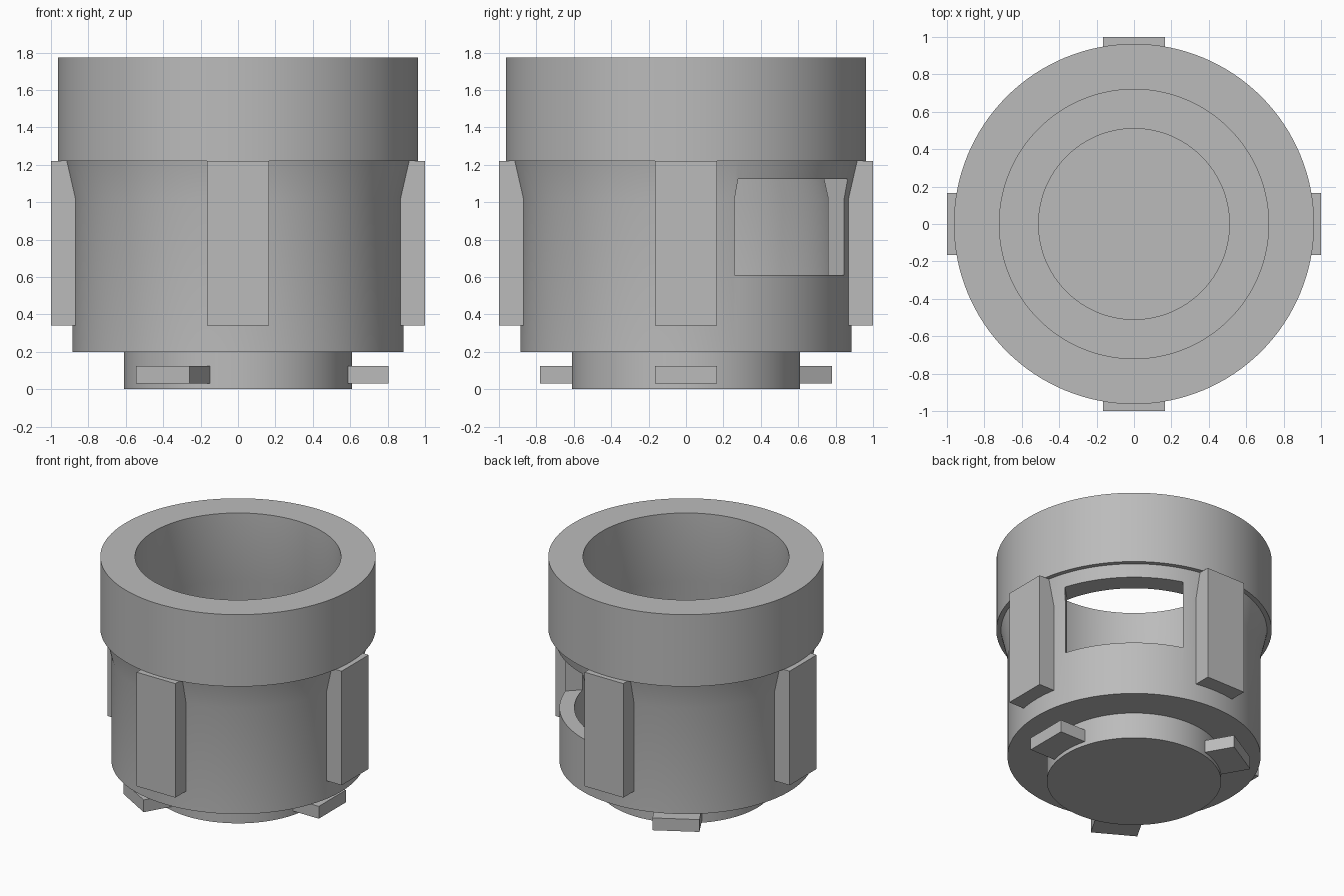
import bpy, bmesh, math
from mathutils import Matrix, Vector

cube = bpy.data.objects.get("Cube")
if cube:
    bpy.data.objects.remove(cube)

grey = bpy.data.materials.new("plain_grey")
grey.use_nodes = True
grey.diffuse_color = (0.5, 0.5, 0.5, 1)
grey.node_tree.nodes["Principled BSDF"].inputs["Base Color"].default_value = (0.5, 0.5, 0.5, 1)


def finish(name, bm):
    bmesh.ops.recalc_face_normals(bm, faces=bm.faces)
    mesh = bpy.data.meshes.new(name)
    bm.to_mesh(mesh)
    bm.free()
    mesh.materials.append(grey)
    obj = bpy.data.objects.new(name, mesh)
    bpy.context.collection.objects.link(obj)
    return obj


def lathe(name, profile, steps=128):
    bm = bmesh.new()
    verts = [bm.verts.new((r, 0, z)) for r, z in profile]
    edges = [bm.edges.new(pair) for pair in zip(verts, verts[1:])]
    bmesh.ops.spin(bm, geom=verts + edges, axis=(0, 0, 1), cent=(0, 0, 0),
                   angle=math.tau, steps=steps, use_duplicate=False)
    bmesh.ops.remove_doubles(bm, verts=bm.verts, dist=0.0005)
    return finish(name, bm)


def radial_box(name, inner, outer, half_width, low, high, degrees):
    """Box reaching outwards from the axis at the given angle."""
    bm = bmesh.new()
    size = Vector((outer - inner, 2 * half_width, high - low))
    centre = Vector(((inner + outer) / 2, 0, (low + high) / 2))
    turn = Matrix.Rotation(math.radians(degrees), 4, 'Z')
    bmesh.ops.create_cube(bm, size=1, matrix=turn @ Matrix.Translation(centre) @ Matrix.Diagonal(size.to_4d()))
    return finish(name, bm)


# Hollow body: foot, barrel, flare and thick collar outside, stepped bore inside
body = lathe("body", [
    (0, 0), (0.61, 0), (0.61, 0.2), (0.885, 0.2), (0.885, 1.02), (0.93, 1.22),
    (0.963, 1.22), (0.963, 1.775), (0.72, 1.775), (0.72, 1.25), (0.78, 1.02),
    (0.78, 0.3), (0.51, 0.3), (0.51, 0.1), (0, 0.1)])

# Window through one side of the wall
cutter = radial_box("window_cutter", 0.4, 1.2, 0.414, 0.61, 1.125, 45)
cutter.hide_render = True
cut = body.modifiers.new("window", 'BOOLEAN')
cut.operation = 'DIFFERENCE'
cut.solver = 'EXACT'
cut.object = cutter
bpy.ops.object.select_all(action='DESELECT')
bpy.context.view_layer.objects.active = body
body.select_set(True)
bpy.ops.object.modifier_apply(modifier=cut.name)
bpy.data.objects.remove(cutter)
bpy.ops.object.shade_smooth_by_angle(angle=math.radians(30))

# Four grip lugs under the collar
for i, side in enumerate(("left", "back", "right", "front")):
    radial_box(f"{side}_lug", 0.81, 1.0, 0.165, 0.34, 1.22, 90 * i)

# Three locking tabs round the foot
for i in range(3):
    radial_box(f"locking_tab_{i + 1}", 0.55, 0.805, 0.165, 0.03, 0.125, 120 * i)
